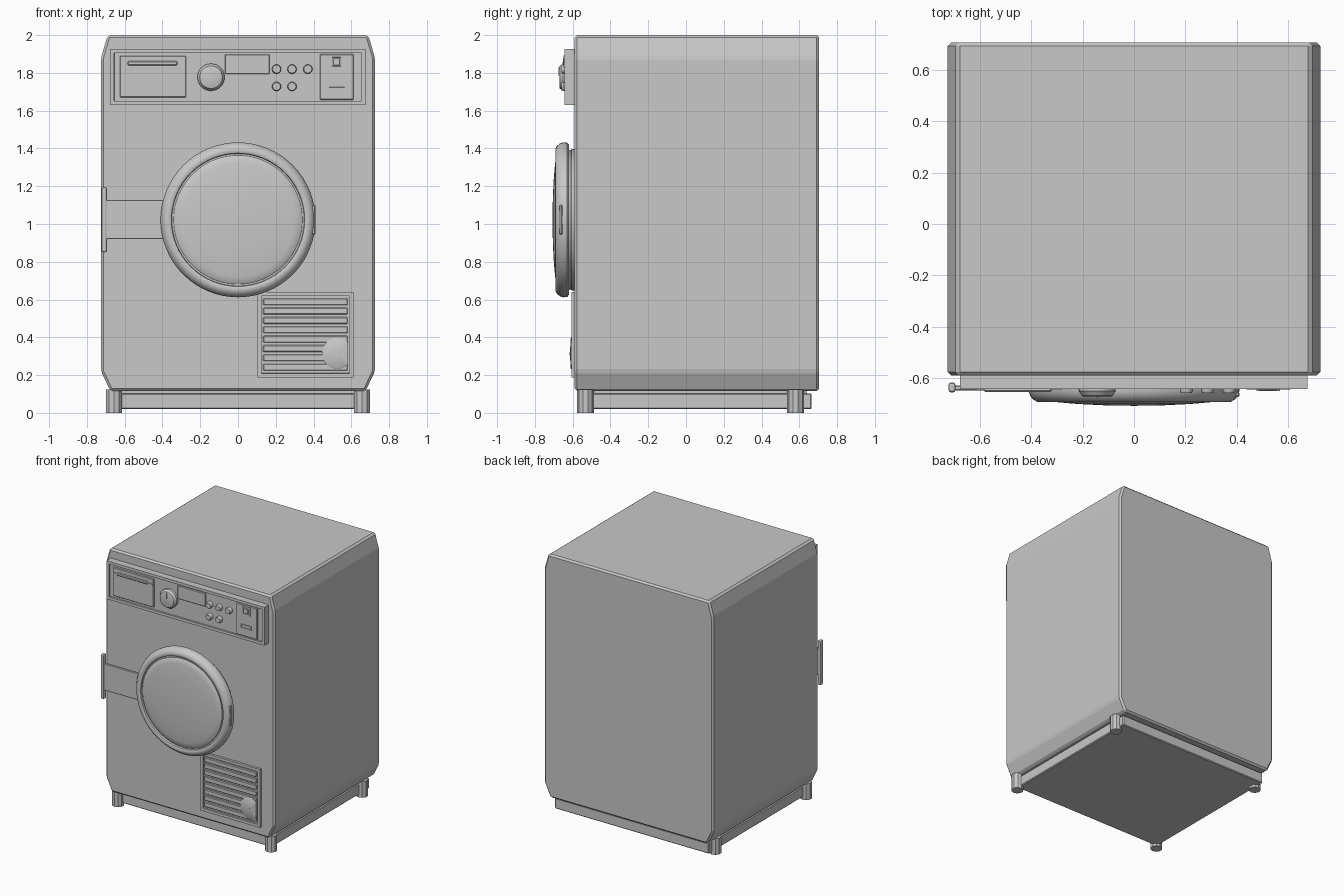
import bpy, bmesh, math
from mathutils import Vector

if "Cube" in bpy.data.objects:
    bpy.data.objects.remove(bpy.data.objects["Cube"])

grey = bpy.data.materials.new("plain_grey")
grey.diffuse_color = (0.58, 0.58, 0.58, 1)
grey.use_nodes = True
grey.node_tree.nodes["Principled BSDF"].inputs["Base Color"].default_value = grey.diffuse_color


def finish(name, bm, smooth=False):
    bmesh.ops.recalc_face_normals(bm, faces=bm.faces)
    me = bpy.data.meshes.new(name)
    bm.to_mesh(me)
    bm.free()
    me.materials.append(grey)
    ob = bpy.data.objects.new(name, me)
    bpy.context.collection.objects.link(ob)
    if smooth:
        bpy.ops.object.select_all(action='DESELECT')
        ob.select_set(True)
        bpy.context.view_layer.objects.active = ob
        bpy.ops.object.shade_smooth_by_angle(angle=math.radians(35))
    return ob


def bevel_all(bm, width, segments=1):
    bmesh.ops.bevel(bm, geom=bm.edges[:], offset=width, segments=segments,
                    profile=0.5, affect='EDGES')


def box(name, x, y, z, bevel=0, frame=0, recess=0, segments=1):
    """Box from ranges; frame/recess sinks the middle of its front face."""
    bm = bmesh.new()
    bmesh.ops.create_cube(bm, size=1)
    for v in bm.verts:
        v.co = Vector([r[0] + (c + 0.5) * (r[1] - r[0]) for r, c in zip((x, y, z), v.co)])
    if frame:
        front = min(bm.faces, key=lambda f: f.calc_center_median().y)
        bmesh.ops.inset_region(bm, faces=[front], thickness=frame)
        bmesh.ops.inset_region(bm, faces=[front], thickness=0.001)
        for v in front.verts:
            v.co.y += recess
    if bevel:
        bevel_all(bm, bevel, segments)
    return finish(name, bm)


def lathe(name, profile, cx, cz, n=32, max_x=9.0):
    """Spin (radius, y) points round a front-to-back axis."""
    bm = bmesh.new()
    rings = []
    for r, y in profile:
        ring = []
        for i in range(n):
            a = 2 * math.pi * i / n
            ring.append(bm.verts.new((min(cx + r * math.cos(a), max_x), y, cz + r * math.sin(a))))
        rings.append(ring)
    for a, b in zip(rings, rings[1:]):
        for i in range(n):
            j = (i + 1) % n
            bm.faces.new((a[i], a[j], b[j], b[i]))
    bm.faces.new(rings[0])
    bm.faces.new(rings[-1])
    return finish(name, bm, True)


# cabinet: chamfered front outline extruded to the back
bm = bmesh.new()
half = [(0.675, 0.115), (0.725, 0.22), (0.725, 1.88), (0.69, 2.0)]
outline = half + [(-x, z) for x, z in reversed(half)]
face = bm.faces.new([bm.verts.new((x, -0.589, z)) for x, z in outline])
ext = bmesh.ops.extrude_face_region(bm, geom=[face])
for g in ext["geom"]:
    if isinstance(g, bmesh.types.BMVert):
        g.co.y = 0.705
bevel_all(bm, 0.013)
finish("cabinet", bm)

# plinth and feet
box("plinth", (-0.66, 0.66), (-0.53, 0.665), (0.02, 0.103), bevel=0.006)
box("plinth_neck", (-0.63, 0.63), (-0.5, 0.64), (0.09, 0.13))
for sx, side in ((-1, "left"), (1, "right")):
    for y, end in ((-0.532, "front"), (0.58, "back")):
        bm = bmesh.new()
        bmesh.ops.create_cone(bm, cap_ends=True, segments=10, radius1=0.044,
                              radius2=0.044, depth=0.125)
        bmesh.ops.translate(bm, vec=(sx * 0.657, y, 0.0625), verts=bm.verts)
        finish(f"foot_{end}_{side}", bm)

# control panel
box("control_panel", (-0.677, 0.675), (-0.642, -0.58), (1.63, 1.927), frame=0.03, recess=0.012)
box("detergent_drawer", (-0.625, -0.275), (-0.642, -0.62), (1.67, 1.89), bevel=0.004)
box("drawer_ledge", (-0.612, -0.28), (-0.646, -0.63), (1.842, 1.852))
box("drawer_handle", (-0.585, -0.32), (-0.653, -0.63), (1.84, 1.862), bevel=0.005)
box("display", (-0.07, 0.168), (-0.642, -0.62), (1.795, 1.897), bevel=0.003)
lathe("dial", [(0.072, -0.62), (0.072, -0.65), (0.066, -0.658), (0.06, -0.668),
               (0.052, -0.671)], -0.143, 1.777)
box("dial_pointer", (-0.147, -0.139), (-0.675, -0.66), (1.785, 1.828))
for i, (x, z) in enumerate([(0.204, 1.82), (0.286, 1.82), (0.37, 1.82),
                            (0.204, 1.728), (0.286, 1.728)]):
    lathe(f"button_{i + 1}", [(0.025, -0.62), (0.025, -0.648), (0.021, -0.658)], x, z, 12)

# coin module at the right of the panel
box("side_module", (0.434, 0.612), (-0.643, -0.62), (1.657, 1.9), bevel=0.004)
box("module_switch_frame", (0.487, 0.556), (-0.648, -0.63), (1.825, 1.893), frame=0.014, recess=0.004)
box("module_switch", (0.503, 0.54), (-0.65, -0.63), (1.84, 1.878), bevel=0.003)
box("module_slot", (0.477, 0.567), (-0.649, -0.63), (1.72, 1.748), frame=0.005, recess=0.004)

# door: gasket, rounded rim and domed window
DZ = 1.022
lathe("door_gasket", [(0.375, -0.57), (0.375, -0.605), (0.368, -0.61), (0.375, -0.63)], 0, DZ, 64)
lathe("door_rim", [(0.36, -0.62), (0.398, -0.62), (0.409, -0.63), (0.41, -0.65), (0.404, -0.668),
                   (0.392, -0.683), (0.376, -0.692), (0.362, -0.692), (0.353, -0.688),
                   (0.35, -0.675), (0.34, -0.675)], 0, DZ, 64)
lathe("door_window", [(0.341, -0.64), (0.341, -0.682), (0.335, -0.687), (0.3, -0.693),
                      (0.22, -0.7), (0.12, -0.705), (0.01, -0.707)], 0, DZ, 64)
box("door_grip", (0.38, 0.41), (-0.672, -0.654), (0.945, 1.1), bevel=0.004)

# hinge
box("hinge_strap", (-0.7, -0.33), (-0.648, -0.628), (0.92, 1.128), bevel=0.004)
box("hinge_bar", (-0.722, -0.694), (-0.655, -0.617), (0.85, 1.195), bevel=0.01, segments=2)

# service vent with slats and filter cap
box("vent_frame", (0.103, 0.612), (-0.607, -0.58), (0.188, 0.64), frame=0.03, recess=0.012)
for i in range(8):
    z = 0.242 + i * 0.0495
    box(f"vent_slat_{i + 1}", (0.133, 0.581), (-0.606, -0.59), (z - 0.018, z + 0.018), bevel=0.004)
lathe("filter_cap", [(0.083, -0.59), (0.083, -0.608), (0.078, -0.611), (0.01, -0.614)],
      0.527, 0.315, 32, max_x=0.582)
lathe("filter_cap_pin", [(0.008, -0.6), (0.008, -0.617)], 0.527, 0.315, 12)
